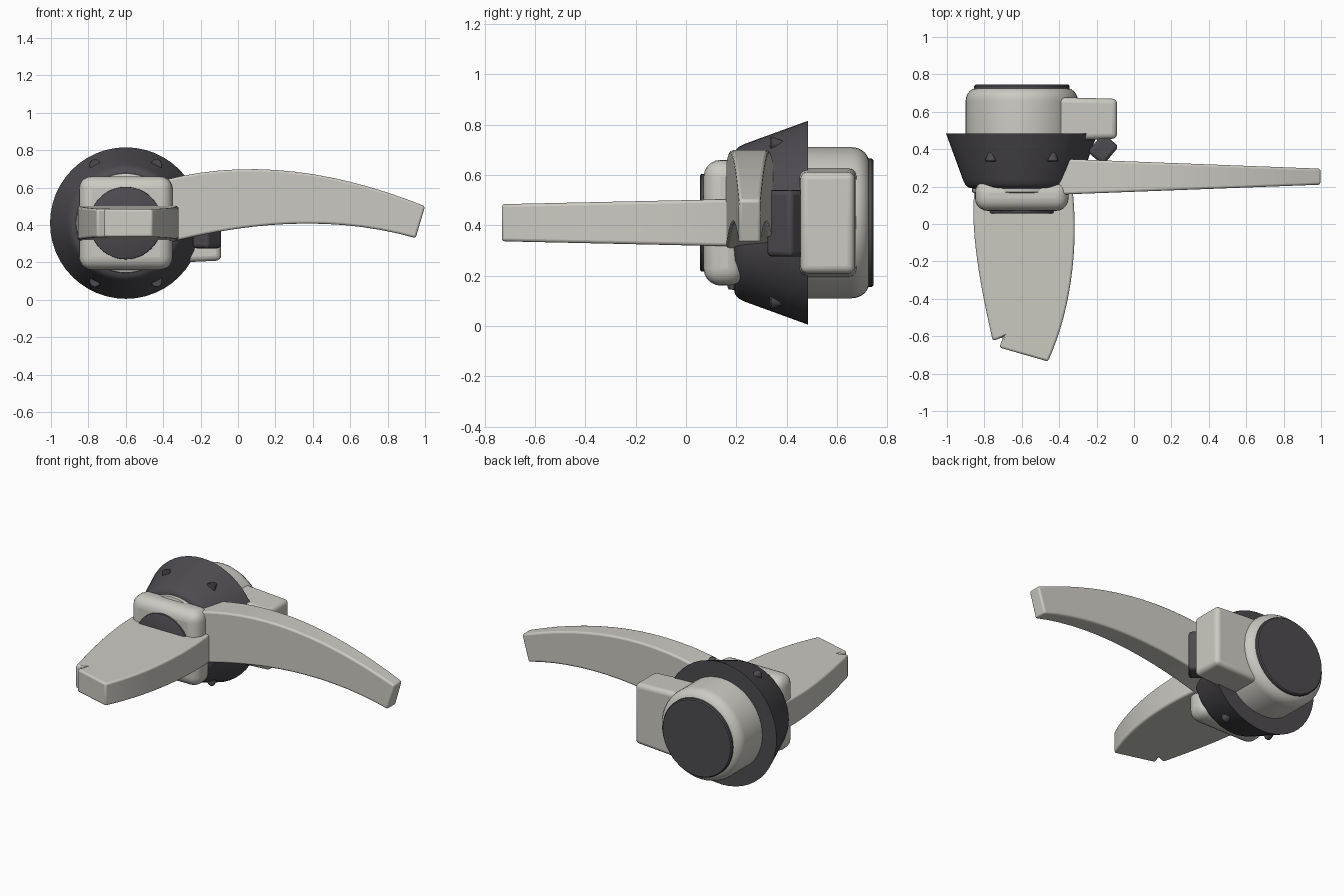
import bpy, bmesh, math
from mathutils import Vector, Matrix
from mathutils.geometry import interpolate_bezier

if "Cube" in bpy.data.objects:
    bpy.data.objects.remove(bpy.data.objects["Cube"], do_unlink=True)

AX, AZ = -0.6, 0.41   # main axis of the body, running along y


def material(name, color):
    m = bpy.data.materials.new(name)
    m.use_nodes = True
    m.diffuse_color = (*color, 1)
    m.node_tree.nodes["Principled BSDF"].inputs["Base Color"].default_value = (*color, 1)
    return m


CREAM = material("warm light grey", (0.60, 0.59, 0.54))
DARK = material("charcoal", (0.075, 0.07, 0.08))


def finish(name, bm, mat, bevel=0.0, segments=3):
    bmesh.ops.recalc_face_normals(bm, faces=bm.faces)
    mesh = bpy.data.meshes.new(name)
    bm.to_mesh(mesh)
    bm.free()
    mesh.materials.append(mat)
    ob = bpy.data.objects.new(name, mesh)
    bpy.context.collection.objects.link(ob)
    if bevel:
        mod = ob.modifiers.new("Rounded edges", "BEVEL")
        mod.width, mod.segments = bevel, segments
        mod.limit_method, mod.angle_limit = "ANGLE", math.radians(35)
    bpy.ops.object.select_all(action="DESELECT")
    ob.select_set(True)
    bpy.context.view_layer.objects.active = ob
    bpy.ops.object.shade_smooth_by_angle(angle=math.radians(35))
    return ob


def lathe(name, profile, mat, sides=48):
    """Revolve (y, radius) points around the main axis and cap both ends."""
    bm = bmesh.new()
    rings = []
    for y, r in profile:
        rings.append([bm.verts.new((AX + r * math.cos(a), y, AZ + r * math.sin(a)))
                      for a in (math.tau * i / sides for i in range(sides))])
    for a, b in zip(rings, rings[1:]):
        for i in range(sides):
            j = (i + 1) % sides
            bm.faces.new((a[i], a[j], b[j], b[i]))
    bm.faces.new(rings[0])
    bm.faces.new(rings[-1])
    return finish(name, bm, mat)


def box(name, lo, hi, mat, bevel, segments=4, turn=0.0, taper=1.0):
    """Rounded box; taper scales the +x end."""
    lo, hi = Vector(lo), Vector(hi)
    bm = bmesh.new()
    bmesh.ops.create_cube(bm, size=1)
    for v in bm.verts:
        if v.co.x > 0:
            v.co.y *= taper
            v.co.z *= taper
        v.co = v.co * (hi - lo)
    bmesh.ops.rotate(bm, verts=bm.verts, matrix=Matrix.Rotation(turn, 3, "Z"))
    bmesh.ops.translate(bm, verts=bm.verts, vec=(lo + hi) / 2)
    return finish(name, bm, mat, bevel, segments)


def curve(*points):
    return [Vector(p) for p in interpolate_bezier(*[Vector((*p, 0)) for p in points], 16)]


def blade(name, outline, place, mat, bevel):
    """Solid from a flat outline; place(point, side) sets the tapering sides."""
    bm = bmesh.new()
    a, b = [[bm.verts.new(place(p, s)) for p in outline] for s in (-1, 1)]
    bm.faces.new(a)
    bm.faces.new(b)
    for i in range(len(a)):
        j = (i + 1) % len(a)
        bm.faces.new((a[i], a[j], b[j], b[i]))
    return finish(name, bm, mat, bevel)


# Round body at the back with its end cap
R = 0.07
rounded = [(0.66 + R * math.sin(t), 0.23 + R * math.cos(t))
           for t in (math.pi / 2 * i / 6 for i in range(7))]
lathe("rear_body", [(0.40, 0.30)] + rounded, CREAM)
lathe("rear_cap", [(0.72, 0.255), (0.738, 0.255), (0.745, 0.248)], DARK)

# Flared collar and the light disc set in its mouth
lathe("flared_collar", [(0.19, 0.262), (0.195, 0.285), (0.21, 0.302), (0.235, 0.314),
                        (0.485, 0.405), (0.485, 0.29)], DARK)
lathe("collar_disc", [(0.165, 0.255), (0.17, 0.265), (0.22, 0.27)], CREAM)

# Four small pointed studs on the collar
for n, (sx, sz) in enumerate([(1, 1), (-1, 1), (-1, -1), (1, -1)]):
    bm = bmesh.new()
    bmesh.ops.create_cone(bm, cap_ends=True, segments=12, radius1=0.032, radius2=0.006, depth=0.075)
    bmesh.ops.rotate(bm, verts=bm.verts, matrix=Matrix.Rotation(-math.pi / 2, 3, "X"))
    bmesh.ops.translate(bm, verts=bm.verts, vec=(AX + sx * 0.165, 0.372, AZ + sz * 0.312))
    finish("collar_stud_%d" % (n + 1), bm, DARK, 0.006, 2)

# Front block and its round cap
box("front_block", (-0.85, 0.07, 0.16), (-0.35, 0.235, 0.66), CREAM, 0.068, 5)
lathe("front_cap", [(0.055, 0.185), (0.06, 0.193), (0.085, 0.195)], DARK)

# Long curved lever to the side
top = curve((-0.5, 0.61), (0, 0.77), (0.5, 0.70), (1.0, 0.5))
bottom = curve((0.95, 0.33), (0.47, 0.465), (-0.02, 0.41), (-0.5, 0.27))


def side_place(p, s):
    half = 0.094 - 0.038 * (p.x + 0.35)
    return (p.x, 0.253 + s * half, p.y)


blade("side_lever", top + bottom, side_place, CREAM, 0.012)

# Forward lever with a notched tip
right_edge = curve((-0.33, 0.2), (-0.295, -0.1), (-0.33, -0.45), (-0.46, -0.735))
left_edge = curve((-0.755, -0.625), (-0.83, -0.3), (-0.88, 0), (-0.85, 0.2))
tip = [Vector((-0.72, -0.66, 0)), Vector((-0.70, -0.605, 0))]


def forward_place(p, s):
    half = 0.092 + 0.022 * (p.y - 0.1)
    return (p.x, p.y, AZ + s * half)


blade("forward_lever", right_edge + tip + left_edge, forward_place, CREAM, 0.012)

# Side housing and the angled plug under it
box("side_housing", (-0.5, 0.445, 0.19), (-0.09, 0.68, 0.63), CREAM, 0.028, 4, 0, 0.91)
box("angled_plug", (-0.22, 0.335, 0.275), (-0.11, 0.465, 0.54), DARK, 0.02, 3, math.radians(-40))
